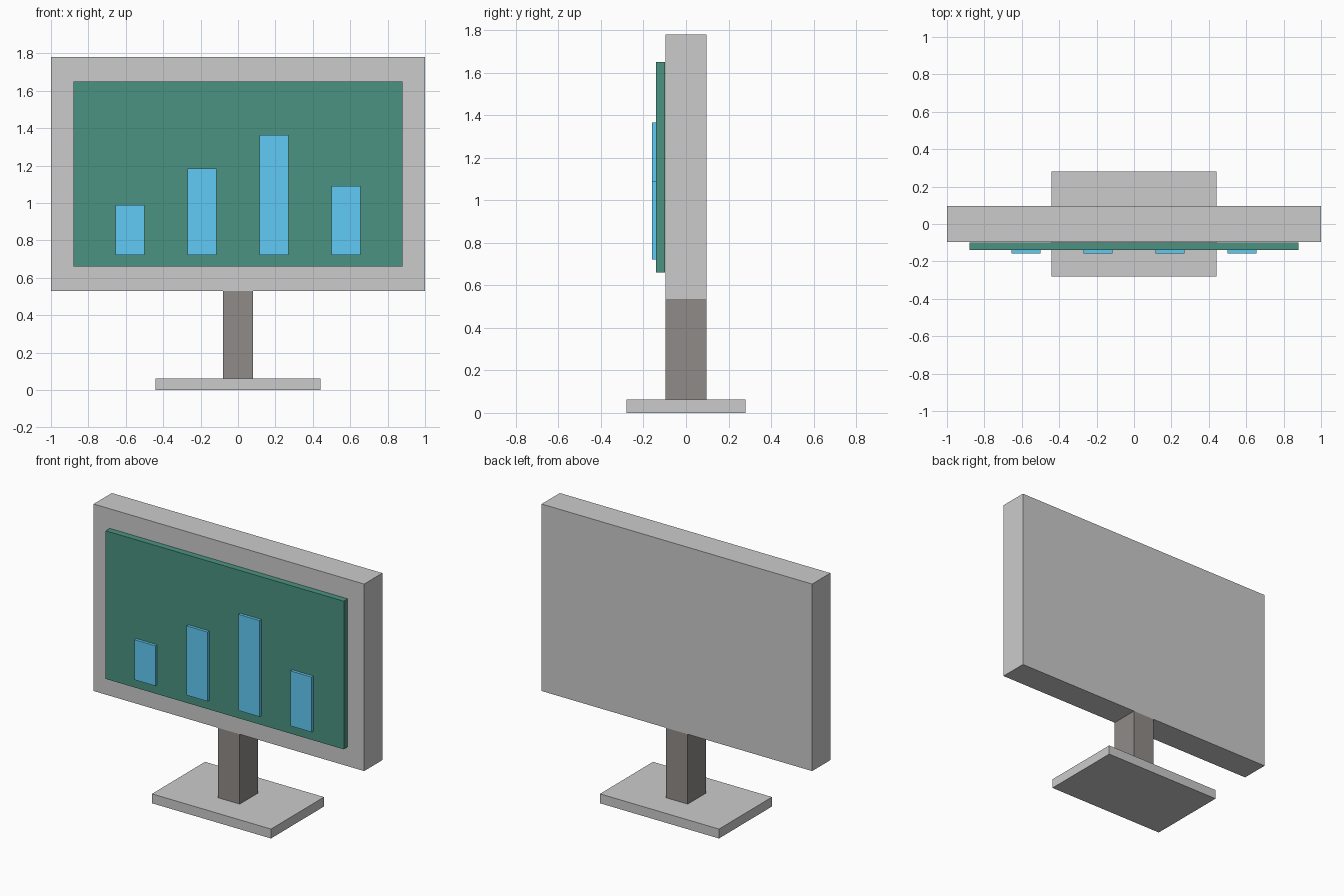
import bpy
import bmesh
from mathutils import Vector

if "Cube" in bpy.data.objects:
    bpy.data.objects.remove(bpy.data.objects["Cube"])


def material(name, rgb):
    mat = bpy.data.materials.new(name)
    mat.diffuse_color = (*rgb, 1.0)
    mat.use_nodes = True
    mat.node_tree.nodes["Principled BSDF"].inputs["Base Color"].default_value = mat.diffuse_color
    return mat


def box(name, x, y, z, mat=None):
    """Box spanning the (min, max) ranges on each axis."""
    size = Vector([r[1] - r[0] for r in (x, y, z)])
    mesh = bpy.data.meshes.new(name)
    bm = bmesh.new()
    bmesh.ops.create_cube(bm, size=1.0)
    bmesh.ops.scale(bm, vec=size, verts=bm.verts)
    bm.to_mesh(mesh)
    bm.free()
    obj = bpy.data.objects.new(name, mesh)
    obj.location = [(r[0] + r[1]) / 2 for r in (x, y, z)]
    bpy.context.collection.objects.link(obj)
    if mat:
        mesh.materials.append(mat)
    return obj


dark = material("dark_neck", (0.28, 0.26, 0.25))
green = material("screen_green", (0.07, 0.29, 0.22))
blue = material("chart_blue", (0.12, 0.60, 0.92))

# Stand
box("stand_base", (-0.44, 0.44), (-0.28, 0.28), (0.0, 0.063))
box("stand_neck", (-0.08, 0.08), (-0.096, 0.096), (0.063, 0.53), dark)

# Display housing and raised screen panel
box("housing", (-1.0, 1.0), (-0.096, 0.096), (0.53, 1.78))
box("screen", (-0.88, 0.88), (-0.14, -0.098), (0.66, 1.65), green)

# Bar chart on the screen
for i, top in enumerate((0.99, 1.185, 1.365, 1.09)):
    cx = (i - 1.5) * 0.385
    box(f"chart_bar_{i + 1}", (cx - 0.078, cx + 0.078), (-0.159, -0.139), (0.722, top), blue)
